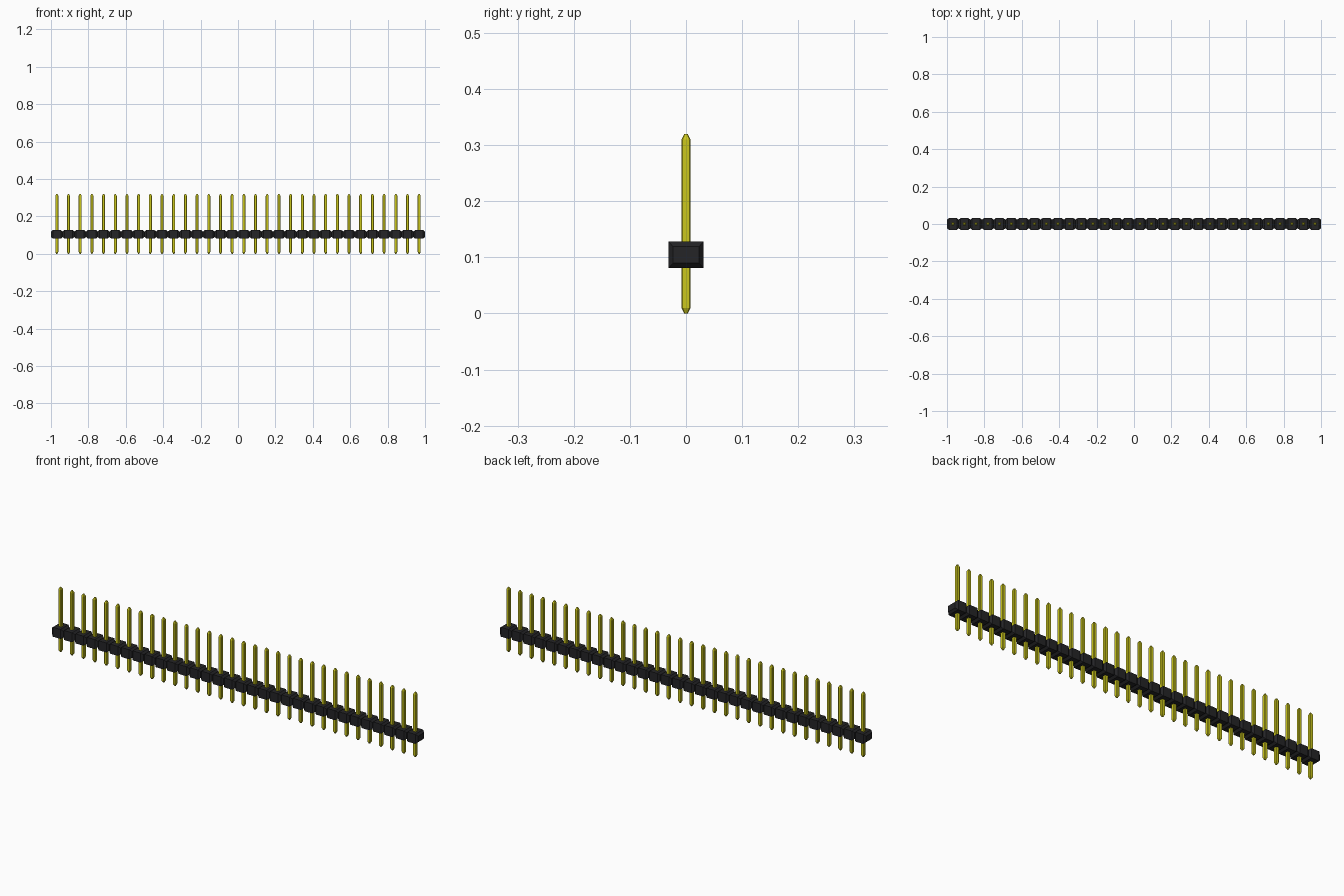
import bpy, bmesh

cube = bpy.data.objects.get("Cube")
if cube:
    bpy.data.objects.remove(cube, do_unlink=True)

COUNT = 32
PITCH = 2.0 / COUNT
FIRST_X = -1 + PITCH / 2


def material(name, color):
    m = bpy.data.materials.new(name)
    m.use_nodes = True
    m.diffuse_color = color
    bsdf = m.node_tree.nodes["Principled BSDF"]
    bsdf.inputs["Base Color"].default_value = color
    bsdf.inputs["Roughness"].default_value = 0.6
    return m


def loft(name, rings, mat):
    """Bridge equal-sided rings, cap both ends and repeat along x."""
    bm = bmesh.new()
    loops = [[bm.verts.new(p) for p in ring] for ring in rings]
    n = len(loops[0])
    for a, b in zip(loops, loops[1:]):
        for i in range(n):
            j = (i + 1) % n
            bm.faces.new((a[i], a[j], b[j], b[i]))
    bm.faces.new(loops[0])
    bm.faces.new(loops[-1])
    bmesh.ops.recalc_face_normals(bm, faces=bm.faces)
    mesh = bpy.data.meshes.new(name)
    bm.to_mesh(mesh)
    bm.free()
    mesh.materials.append(mat)
    obj = bpy.data.objects.new(name, mesh)
    obj.location.x = FIRST_X
    bpy.context.collection.objects.link(obj)
    arr = obj.modifiers.new("Row", 'ARRAY')
    arr.count = COUNT
    arr.use_relative_offset = False
    arr.use_constant_offset = True
    arr.constant_offset_displace = (PITCH, 0, 0)
    return obj


def block_ring(x, half_y, z0, z1):
    return [(x, -half_y, z0), (x, half_y, z0), (x, half_y, z1), (x, -half_y, z1)]


def pin_ring(z, r, c):
    # square with chamfered corners
    return [(r, c - r, z), (r, r - c, z), (r - c, r, z), (c - r, r, z),
            (-r, r - c, z), (-r, c - r, z), (c - r, -r, z), (r - c, -r, z)]


black = material("black plastic", (0.018, 0.018, 0.020, 1))
gold = material("yellow metal", (0.60, 0.57, 0.012, 1))

# Insulating blocks, each tapering towards its neighbours
h = PITCH / 2
loft("housing_blocks", [
    block_ring(-h, 0.023, 0.090, 0.119),
    block_ring(-h + 0.010, 0.031, 0.081, 0.128),
    block_ring(h - 0.010, 0.031, 0.081, 0.128),
    block_ring(h, 0.023, 0.090, 0.119)], black)

# Pins with pointed ends
loft("pins", [
    pin_ring(0.0, 0.003, 0.001),
    pin_ring(0.010, 0.008, 0.002),
    pin_ring(0.310, 0.008, 0.002),
    pin_ring(0.320, 0.003, 0.001)], gold)
